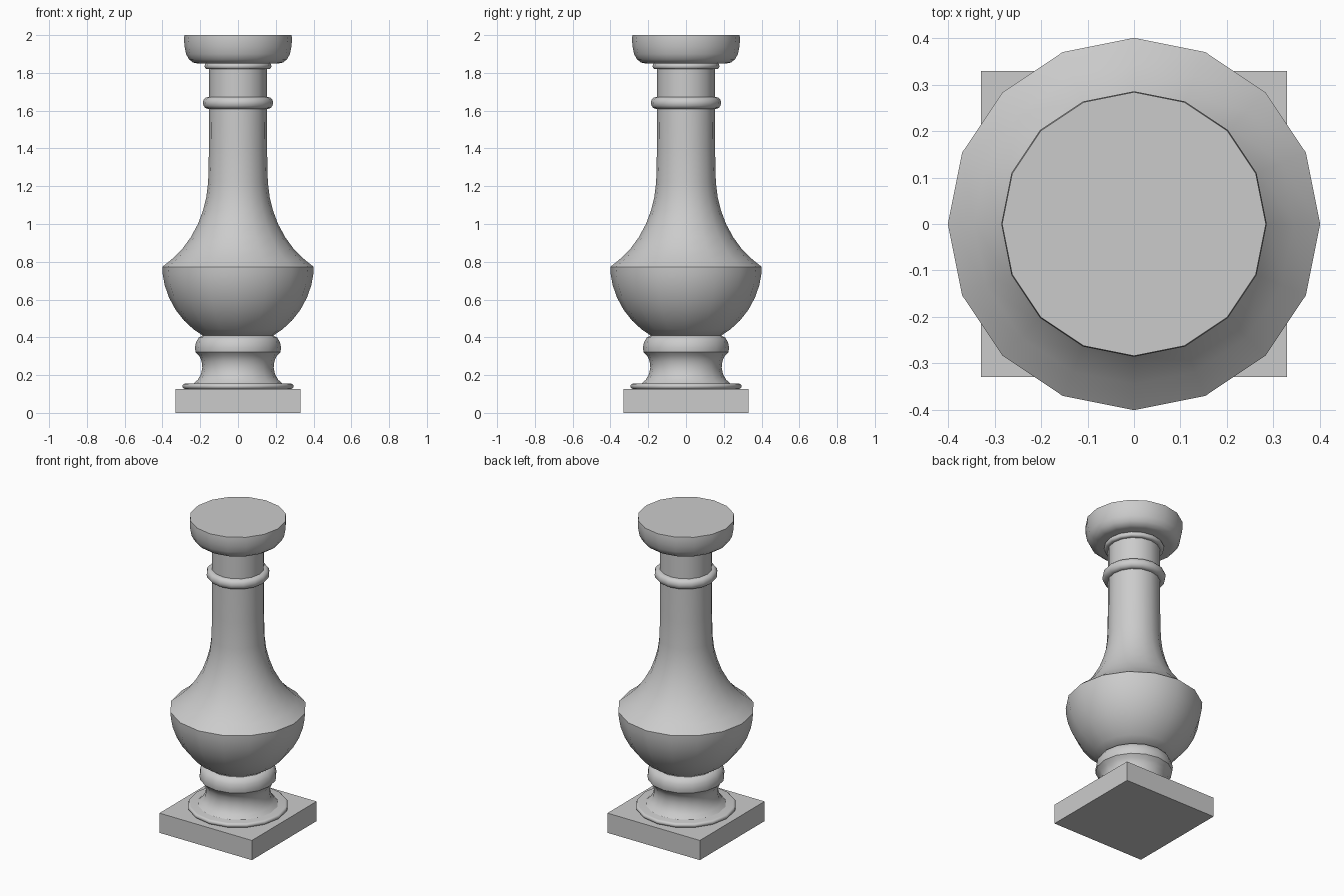
import bpy, bmesh
from math import sin, cos, pi, radians

if "Cube" in bpy.data.objects:
    bpy.data.objects.remove(bpy.data.objects["Cube"])

SIDES = 16


def lathe(name, profile, angle=35):
    """Revolve (radius, z) points around z and cap both ends."""
    bm = bmesh.new()
    rings = [[bm.verts.new((r * cos(2 * pi * i / SIDES), r * sin(2 * pi * i / SIDES), z))
              for i in range(SIDES)] for r, z in profile]
    for a, b in zip(rings, rings[1:]):
        for i in range(SIDES):
            j = (i + 1) % SIDES
            bm.faces.new((a[i], a[j], b[j], b[i]))
    bm.faces.new(rings[0][::-1])
    bm.faces.new(rings[-1])
    mesh = bpy.data.meshes.new(name)
    bm.to_mesh(mesh)
    bm.free()
    obj = bpy.data.objects.new(name, mesh)
    bpy.context.collection.objects.link(obj)
    bpy.ops.object.select_all(action='DESELECT')
    obj.select_set(True)
    bpy.context.view_layer.objects.active = obj
    bpy.ops.object.shade_smooth_by_angle(angle=radians(angle))
    return obj


def bead(name, radius, z0, z1, depth):
    """Half-round moulding between two heights."""
    n, mid, half = 6, (z0 + z1) / 2, (z1 - z0) / 2
    pts = [(radius - depth + depth * sin(pi * k / n), mid - half * cos(pi * k / n))
           for k in range(n + 1)]
    lathe(name, pts)


# Square plinth
bpy.ops.mesh.primitive_cube_add(size=1, location=(0, 0, 0.0635))
plinth = bpy.context.object
plinth.name = "plinth"
plinth.scale = (0.66, 0.66, 0.127)

# Foot: base bead, concave neck and collar
bead("base_bead", 0.295, 0.127, 0.155, 0.014)
lathe("concave_foot", [(0.24, 0.152), (0.213, 0.175), (0.196, 0.205), (0.189, 0.24),
                       (0.193, 0.275), (0.206, 0.303), (0.225, 0.322)])
lathe("collar", [(0.225, 0.322), (0.228, 0.345), (0.222, 0.375),
                 (0.208, 0.398), (0.185, 0.41)], 40)

# Bulb with sharp shoulder
lathe("bulb", [(0.185, 0.408), (0.235, 0.442), (0.285, 0.488), (0.33, 0.545),
               (0.365, 0.61), (0.388, 0.675), (0.399, 0.735), (0.401, 0.773)])

# Flared shaft
lathe("shaft", [(0.401, 0.773), (0.345, 0.818), (0.295, 0.868), (0.25, 0.93),
                (0.212, 1.0), (0.186, 1.07), (0.168, 1.14), (0.158, 1.22),
                (0.154, 1.39), (0.153, 1.6), (0.153, 1.83)])

# Shaft ring, small ring under the capital
bead("shaft_ring", 0.186, 1.61, 1.672, 0.026)
bead("capital_ring", 0.177, 1.82, 1.852, 0.014)

# Bowl-shaped capital
lathe("capital", [(0.215, 1.85), (0.238, 1.855), (0.26, 1.872), (0.275, 1.9),
                  (0.283, 1.94), (0.286, 1.975), (0.284, 2.0)])
